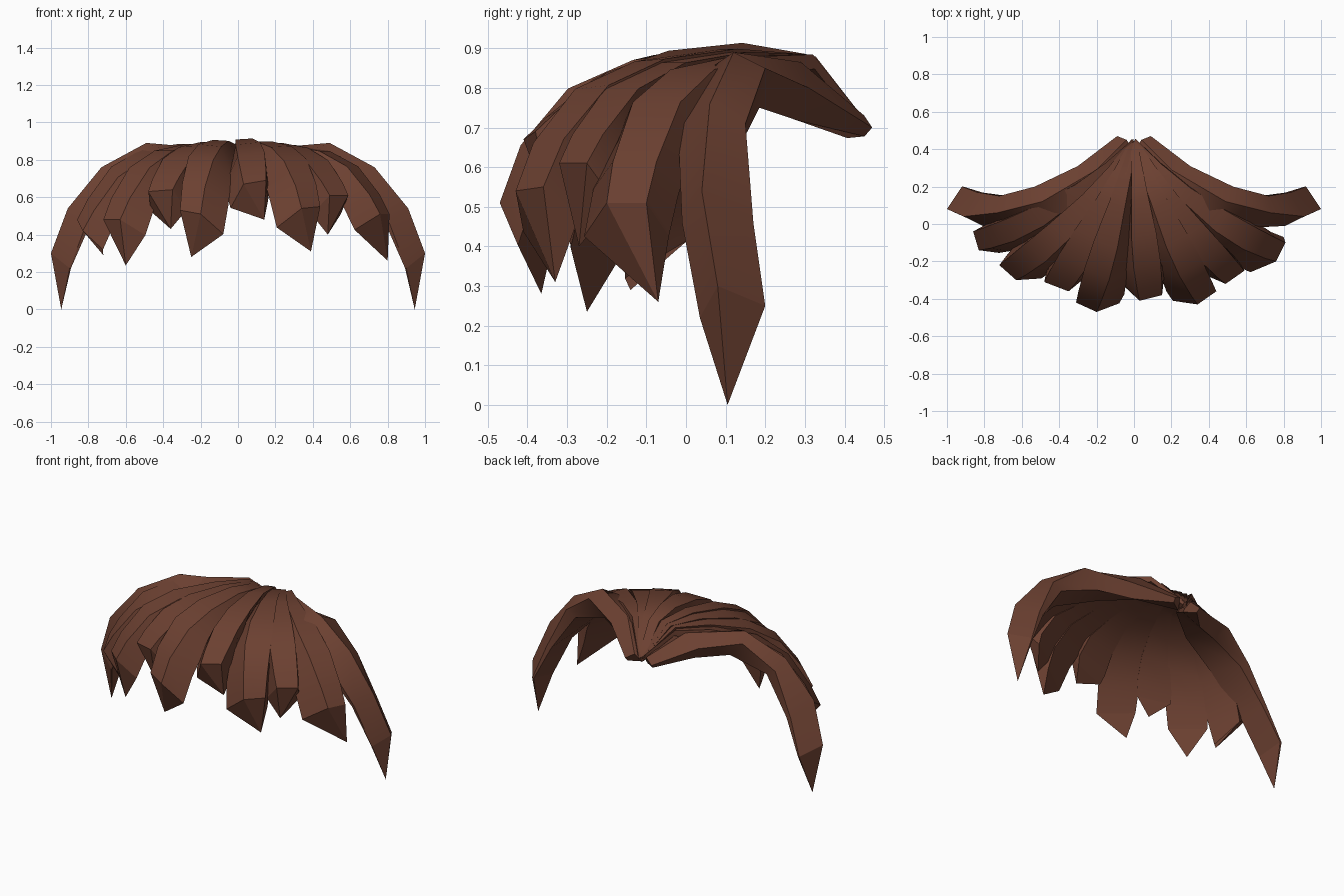
import bpy, bmesh
from mathutils import Vector as V

if "Cube" in bpy.data.objects:
    bpy.data.objects.remove(bpy.data.objects["Cube"])

brown = bpy.data.materials.new("dark_brown_hair")
brown.diffuse_color = (0.15, 0.052, 0.031, 1)
brown.use_nodes = True
brown.node_tree.nodes["Principled BSDF"].inputs["Base Color"].default_value = brown.diffuse_color

CENTRE = V((0, 0.12, 0.3))   # locks are thickened towards this point
ROOT = V((0, 0.44, 0.715))   # where all locks gather at the back


def loft(name, rings, tip):
    """Skin closed rings, cap the root and close the far end to a tip."""
    bm = bmesh.new()
    rows = [[bm.verts.new(p) for p in r] for r in rings]
    n = len(rows[0])
    for a, b in zip(rows, rows[1:]):
        for i in range(n):
            j = (i + 1) % n
            bm.faces.new((a[i], a[j], b[j], b[i])).smooth = True
    # ridges running along the lock and the blunt end stay sharp
    for a, b in zip(rows, rows[1:]):
        for i in range(n):
            bm.edges.get((a[i], b[i])).smooth = False
    for i in range(n):
        bm.edges.get((rows[-1][i], rows[-1][(i + 1) % n])).smooth = False
    bm.faces.new(rows[0])
    t = bm.verts.new(tip)
    for i in range(n):
        bm.faces.new((rows[-1][i], rows[-1][(i + 1) % n], t))
    bmesh.ops.recalc_face_normals(bm, faces=bm.faces)
    me = bpy.data.meshes.new(name)
    bm.to_mesh(me)
    bm.free()
    me.materials.append(brown)
    ob = bpy.data.objects.new(name, me)
    bpy.context.collection.objects.link(ob)


def inward(p, d):
    return p + (CENTRE - p).normalized() * d


# stations along a fringe lock: travel, height factor, width, thickness, merge
STATIONS = [(0, None, 0.3, 0.03, 1), (0.17, None, 0.5, 0.04, 1),
            (0.36, 1, 0.75, 0.05, 1), (0.59, 0.93, 1.1, 0.07, 1),
            (0.78, 0.75, 1.2, 0.08, 0.8), (0.93, 0.38, 1.1, 0.09, 0.4),
            (1, 0, 1, 0.1, 0)]


def fringe_rings(left, right, tip, ext_l, ext_r, droop):
    """Cross-sections of an arched lock with a flat top and flared sides."""
    left, right = V(left), V(right)
    end, half = (left + right) / 2, (right - left) / 2
    side = half.normalized()
    crown = 0.915 - 0.045 * abs(end.x)
    rings = []
    for f, g, w, t, _ in STATIONS:
        c = ROOT.lerp(end, f)
        c.y -= 0.4 * abs(end.x) * f * (1 - f)      # outer locks bow forward
        if g is not None:
            c.z = end.z + (crown - end.z) * g ** droop
        elif f > 0:
            c.z = min(0.885, 0.70 + (0.46 - c.y) * 1.12)
        h = V((half.x, half.y, half.z * f)) * w
        s = V((side.x, side.y, side.z * f)) * w
        drop = V((0, 0, 0.06 * f ** 3))
        low_l = inward(c - h - s * ext_l, t) - drop
        low_r = inward(c + h + s * ext_r, t) - drop
        rings.append([c - h, c + h, low_r, low_l])
    return rings


# fringe from left to right: end corners, tip, side flare, droop
FRINGE = [
    ((-.86, -.04, .48), (-.83, -.14, .42), (-.72, -.14, .29), .04, .06, 1.4),
    ((-.72, -.22, .48), (-.63, -.30, .48), (-.60, -.25, .235), .05, .08, 1.3),
    ((-.48, -.31, .63), (-.35, -.36, .64), (-.36, -.30, .43), .06, .03, 1.4),
    ((-.31, -.42, .53), (-.20, -.47, .51), (-.25, -.365, .28), .03, .12, 1),
    ((.03, -.41, .67), (.15, -.38, .69), (.14, -.34, .48), .08, .04, 1.5),
    ((.34, -.43, .54), (.44, -.36, .55), (.39, -.33, .31), .12, .03, 1.1),
    ((.49, -.32, .61), (.59, -.25, .61), (.48, -.27, .40), .04, .05, 1.4),
    ((.76, -.20, .51), (.81, -.10, .51), (.80, -.07, .26), .12, .04, 1.3),
]
locks = [fringe_rings(*row) for row in FRINGE]
# neighbouring locks share one valley until they split near the ends
for a, b in zip(locks, locks[1:]):
    for ra, rb, st in zip(a, b, STATIONS):
        mid = (ra[2] + rb[3]) / 2
        ra[2], rb[3] = ra[2].lerp(mid, st[4]), rb[3].lerp(mid, st[4])
for i, (rings, row) in enumerate(zip(locks, FRINGE)):
    loft(f"fringe_lock_{i + 1}", rings, V(row[2]))

# long side lock: back edge, ridge and front edge at each station
SIDE = [
    ((.09, .47, .70), (.04, .45, .73), (.02, .42, .69)),
    ((.30, .31, .80), (.20, .29, .865), (.13, .25, .85)),
    ((.53, .20, .85), (.49, .12, .89), (.38, .06, .85)),
    ((.72, .15, .71), (.73, .06, .76), (.62, -.02, .70)),
    ((.84, .17, .46), (.91, .04, .54), (.81, -.01, .46)),
    ((.92, .20, .25), (1.0, .08, .30), (.90, .035, .22)),
]
THICK = (.03, .10, .14, .07, .03, .01)
for label, sx in (("left", -1), ("right", 1)):
    rings = []
    for row, t in zip(SIDE, THICK):
        b, r, f = (V((p[0] * sx, p[1], p[2])) for p in row)
        rings.append([b, r, f, inward(f, t * 0.7), inward(b, t)])
    loft(f"side_lock_{label}", rings, V((.945 * sx, .105, 0)))
